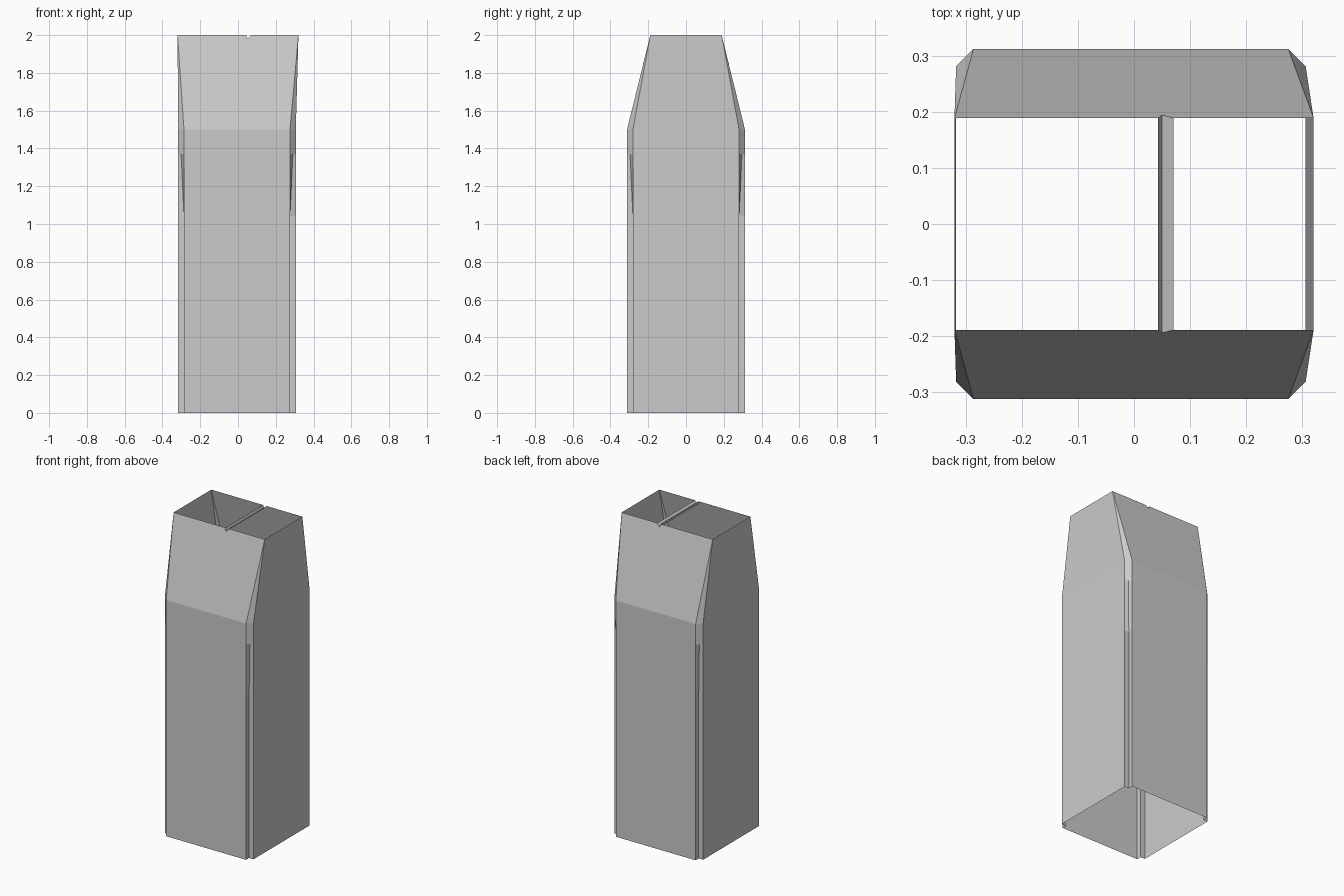
import bpy
import bmesh

cube = bpy.data.objects.get("Cube")
if cube:
    bpy.data.objects.remove(cube, do_unlink=True)

# Plain grey sheet material
grey = bpy.data.materials.new("plain grey")
grey.use_nodes = True
colour = (0.6, 0.6, 0.6, 1)
grey.diffuse_color = colour
grey.node_tree.nodes["Principled BSDF"].inputs["Base Color"].default_value = colour

HEIGHT, SHOULDER = 2.0, 1.5
LEFT, RIGHT, DEPTH, CUT = -0.317, 0.306, 0.312, 0.031
TOP_X, TOP_Y = 0.32, 0.189
CREASE = (0.043, 0.05, 0.07)      # x of the V crease across the mouth
CREASE_DROP = 0.02


def corner(sx, sy, notch):
    """Front/back point, notch point, side point; notch 0 = flat chamfer, 1 = square groove."""
    side = RIGHT if sx > 0 else LEFT
    wall = (side - sx * CUT, sy * DEPTH)
    flank = (side, sy * (DEPTH - CUT))
    mid = [(a + b) / 2 for a, b in zip(wall, flank)]
    inner = (wall[0], flank[1])
    groove = tuple(m + (i - m) * notch for m, i in zip(mid, inner))
    return [wall, groove, flank]


def body_ring(z, notch):
    """Counter-clockwise outline, starting on the front wall."""
    pts = [(x, -DEPTH) for x in CREASE]
    pts += corner(1, -1, notch)
    pts += corner(1, 1, notch)[::-1]
    pts += [(x, DEPTH) for x in CREASE[::-1]]
    pts += corner(-1, 1, notch)
    pts += corner(-1, -1, notch)[::-1]
    return [(x, y, z) for x, y in pts]


def mouth_ring():
    """Pinched mouth: every chamfer closes to one point, the crease dips."""
    def crease(sy):
        return [(x, sy * (TOP_Y + CREASE_DROP / 4 * dip), HEIGHT - CREASE_DROP * dip)
                for x, dip in zip(CREASE, (0, 1, 0))]
    def point(sx, sy):
        return [(sx * TOP_X, sy * TOP_Y, HEIGHT)] * 3
    return (crease(-1) + point(1, -1) + point(1, 1)
            + crease(1)[::-1] + point(-1, 1) + point(-1, -1))


# Open sleeve lofted from the foot to the mouth
bm = bmesh.new()
outlines = [body_ring(0, 1), body_ring(1.04, 1), body_ring(1.37, 0),
            body_ring(SHOULDER, 0), mouth_ring()]
rings = [[bm.verts.new(p) for p in outline] for outline in outlines]
count = len(rings[0])
for low, high in zip(rings, rings[1:]):
    for i in range(count):
        j = (i + 1) % count
        bm.faces.new((low[i], low[j], high[j], high[i]))

# V crease spanning the mouth from front to back
front = rings[-1][:3]
back = rings[-1][9:12][::-1]
for i in range(2):
    bm.faces.new((front[i], front[i + 1], back[i + 1], back[i]))

bmesh.ops.remove_doubles(bm, verts=bm.verts[:], dist=0.0005)
mesh = bpy.data.meshes.new("open_sleeve")
bm.to_mesh(mesh)
bm.free()
mesh.materials.append(grey)
sleeve = bpy.data.objects.new("open_sleeve", mesh)
bpy.context.collection.objects.link(sleeve)
